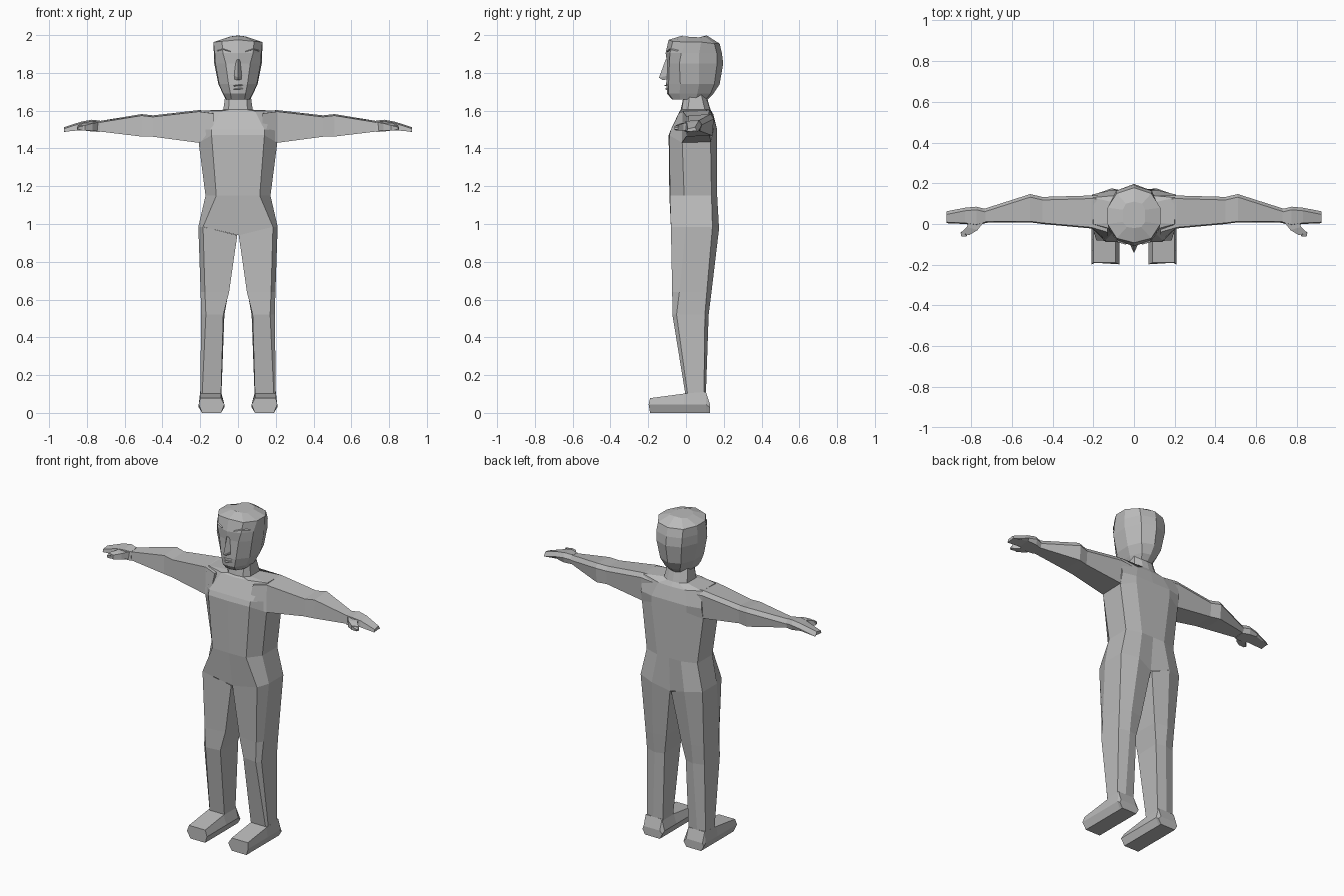
import bpy, bmesh

grey = bpy.data.materials.new("plain grey")
grey.diffuse_color = (0.5, 0.5, 0.5, 1)


def loft(name, rings, caps=(True, True)):
    """Skin a list of equal-length closed rings of 3D points."""
    bm = bmesh.new()
    vs = [[bm.verts.new(p) for p in r] for r in rings]
    n = len(vs[0])
    for a, b in zip(vs, vs[1:]):
        for i in range(n):
            j = (i + 1) % n
            bm.faces.new((a[i], a[j], b[j], b[i]))
    for cap, ring in zip(caps, (vs[0], vs[-1])):
        if cap:
            bm.faces.new(ring)
    bmesh.ops.recalc_face_normals(bm, faces=bm.faces)
    me = bpy.data.meshes.new(name)
    bm.to_mesh(me)
    bm.free()
    me.materials.append(grey)
    ob = bpy.data.objects.new(name, me)
    bpy.context.collection.objects.link(ob)
    return ob


def full(half):
    """Mirror a half ring running from front centre to back centre."""
    return half + [(-x, y, z) for x, y, z in half[-2:0:-1]]


def level(z, pts):
    return [(x, y, z) for x, y in pts]


def pair(name, rings, caps=(True, True)):
    """Build a part on both sides."""
    for side, s in (("left", 1), ("right", -1)):
        loft(side + "_" + name, [[(s * x, y, z) for x, y, z in r] for r in rings], caps)


# Torso and neck
hip = [(0.004, -.06, .94), (.185, -.08, .985), (.21, 0, .985),
       (.21, .14, .985), (.11, .175, .975), (0.004, .15, .94)]
torso = [
    hip,
    level(1.15, [(0, -.088), (.115, -.085), (.172, -.01), (.172, .135), (.08, .165), (0, .165)]),
    [(0, -.092, 1.47), (.14, -.088, 1.47), (.208, -.02, 1.43),
     (.208, .13, 1.43), (.12, .165, 1.46), (0, .165, 1.46)],
    [(0, -.08, 1.5), (.14, -.08, 1.5), (.206, -.02, 1.5),
     (.206, .145, 1.5), (.12, .165, 1.5), (0, .165, 1.5)],
    [(0, -.035, 1.595), (.09, -.03, 1.598), (.2, 0, 1.6),
     (.2, .13, 1.6), (.09, .14, 1.58), (0, .145, 1.58)],
    level(1.605, [(0, -.028), (.05, -.022), (.078, .01), (.078, .1), (.04, .125), (0, .13)]),
    level(1.69, [(0, -.01), (.045, -.01), (.066, .02), (.066, .08), (.035, .1), (0, .105)]),
]
loft("torso", [full(r) for r in torso], (False, True))

# Legs, starting from the hip edge of the torso
pair("leg", [
    hip,
    level(.64, [(.047, -.055), (.175, -.073), (.198, -.035), (.198, .11), (.13, .135), (.05, .12)]),
    level(.52, [(.078, -.06), (.17, -.072), (.195, -.05), (.195, .1), (.13, .12), (.072, .105)]),
    level(.09, [(.09, -.002), (.19, -.002), (.2, .01), (.2, .095), (.15, .105), (.088, .1)]),
], (False, True))


# Feet with a six-sided section
def sole(y, top, lean=0):
    mid = min(.045, top * .6)
    return [(.09, y, 0), (.19, y, 0), (.208, y - lean, mid),
            (.2, y, top), (.09, y, top), (.072, y - lean, mid)]


pair("foot", [sole(-.19, .078, .008), sole(-.01, .102), sole(.105, .112), sole(.126, .05)])


# Arms: section from front low, front top, back top, back middle, back low
def arm(x, yf, yb, low, top):
    return [(x, yf, low), (x, yf + .005, top - .008), (x, yb - .015, top),
            (x, yb, top - .025), (x, yb - .008, low + .005)]


pair("arm", [
    [(.13, -.088, 1.47), (.13, -.04, 1.585), (.13, .12, 1.598), (.13, .14, 1.57), (.13, .14, 1.45)],
    arm(.208, -.022, .14, 1.43, 1.603),
    arm(.45, 0, .133, 1.462, 1.575),
    arm(.51, .008, .147, 1.463, 1.582),
    arm(.735, .006, .075, 1.49, 1.545),
])

# Hands
pair("hand", [
    arm(.73, .004, .074, 1.487, 1.547),
    arm(.775, -.008, .085, 1.49, 1.552),
    arm(.83, .0, .08, 1.497, 1.542),
    arm(.922, .004, .062, 1.488, 1.512),
])


# Thumbs
def thumb(x, y, w, low, top):
    return [(x - w, y, low), (x + w, y + w * .6, low),
            (x + w, y + w * .6, top), (x - w, y, top)]


pair("thumb", [thumb(.765, .02, .035, 1.497, 1.54), thumb(.795, -.03, .026, 1.495, 1.533),
               thumb(.83, -.055, .02, 1.496, 1.522)])
pair("finger", [[(.82, -.055, 1.497), (.845, -.035, 1.497), (.845, -.035, 1.52), (.82, -.06, 1.52)],
                [(.848, -.062, 1.5), (.852, -.042, 1.5), (.852, -.042, 1.512), (.848, -.062, 1.512)]])

# Head
head = [
    level(1.66, [(0, -.075), (.035, -.07), (.06, -.03), (.065, .05), (.035, .105), (0, .115)]),
    level(1.69, [(0, -.1), (.04, -.092), (.078, -.035), (.08, .06), (.05, .13), (0, .145)]),
    level(1.74, [(0, -.105), (.05, -.092), (.1, -.03), (.104, .07), (.07, .15), (0, .178)]),
    level(1.85, [(0, -.1), (.065, -.088), (.12, -.035), (.126, .07), (.085, .165), (0, .197)]),
    level(1.905, [(0, -.108), (.08, -.085), (.123, -.025), (.128, .07), (.088, .163), (0, .19)]),
    [(0, -.092, 1.975), (.085, -.07, 1.967), (.13, 0, 1.963),
     (.13, .08, 1.963), (.085, .15, 1.955), (0, .178, 1.955)],
    [(0, -.02, 1.997), (.035, -.015, 1.993), (.055, .01, 1.988),
     (.055, .07, 1.988), (.04, .1, 1.993), (0, .11, 1.998)],
]
loft("head", [full(r) for r in head])

# Nose wedge
loft("nose", [[(-.012, -.095, 1.87), (.012, -.095, 1.87), (0, -.108, 1.87)],
              [(-.02, -.1, 1.785), (.02, -.1, 1.785), (0, -.143, 1.775)],
              [(-.018, -.1, 1.765), (.018, -.1, 1.765), (0, -.125, 1.762)]])

# Lips
for name, z, depth in (("upper_lip", 1.733, .119), ("lower_lip", 1.715, .115)):
    loft(name, [[(x, -.085, z - .007), (x, -y, z), (x, -.085, z + .01)]
                for x, y in ((-.036, .09), (0, depth), (.036, .09))])

# Brows
pair("brow", [[(x, y + .02, z - .004), (x, y - .006, z), (x, y + .02, z + .012)]
              for x, y, z in ((.04, -.096, 1.912), (.08, -.083, 1.925), (.112, -.04, 1.915))])
